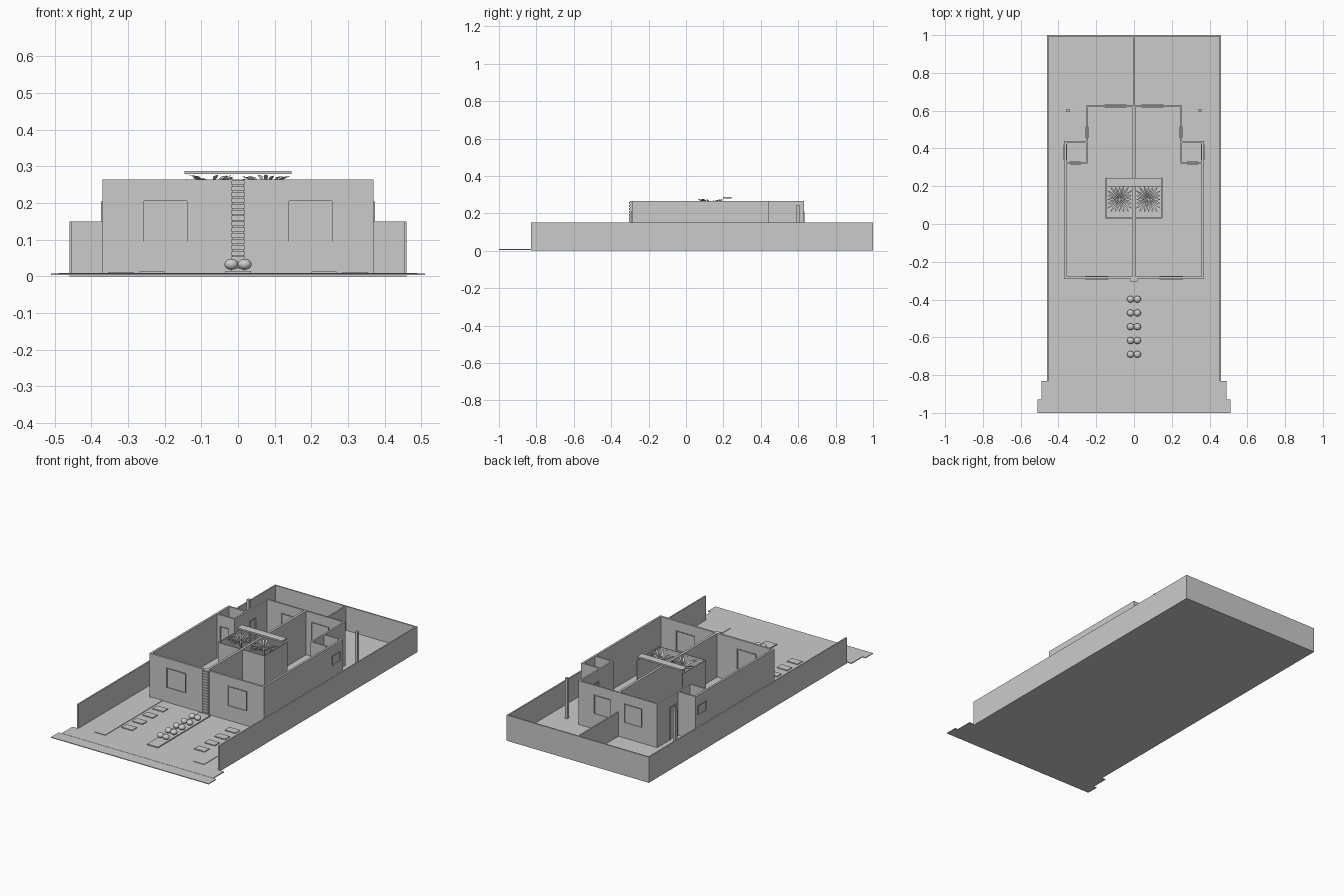
import bpy, bmesh, math, random
from mathutils import Matrix

random.seed(4)
cube = bpy.data.objects.get("Cube")
if cube:
    bpy.data.objects.remove(cube, do_unlink=True)

grey = bpy.data.materials.new("plain_grey")
grey.use_nodes = True
tone = (0.6, 0.6, 0.6, 1)
grey.diffuse_color = tone
grey.node_tree.nodes["Principled BSDF"].inputs["Base Color"].default_value = tone


def finish(name, bm):
    mesh = bpy.data.meshes.new(name)
    bm.to_mesh(mesh)
    bm.free()
    mesh.materials.append(grey)
    obj = bpy.data.objects.new(name, mesh)
    bpy.context.collection.objects.link(obj)
    return obj


def add_box(bm, x, y, z):
    """Add a box from three (low, high) ranges."""
    ranges = [sorted(r) for r in (x, y, z)]
    mid = [(a + b) / 2 for a, b in ranges]
    size = [b - a for a, b in ranges]
    mat = Matrix.Translation(mid) @ Matrix.Diagonal(size + [1])
    bmesh.ops.create_cube(bm, size=1, matrix=mat)


def box(name, x, y, z):
    bm = bmesh.new()
    add_box(bm, x, y, z)
    return finish(name, bm)


GROUND = 0.009
TOP = 0.265
FENCE = 0.15


def wall(name, axis, run, across, holes=(), top=TOP):
    """Straight wall along x or y, split around framed openings (start, end, sill, head)."""
    bm = bmesh.new()
    lo, hi = sorted(across)

    def piece(r, a, z):
        add_box(bm, *((r, a, z) if axis == "x" else (a, r, z)))

    run = sorted(run)
    cursor = run[0]
    for a, b, sill, head in sorted((min(h[:2]), max(h[:2]), h[2], h[3]) for h in holes):
        piece((cursor, a), (lo, hi), (GROUND, top))
        if sill > GROUND:
            piece((a, b), (lo, hi), (GROUND, sill))
        piece((a, b), (lo, hi), (head, top))
        mid = (lo + hi) / 2
        piece((a, b), (mid - 0.002, mid + 0.002), (sill, head))
        # slim frame, standing proud of both faces
        t, out = 0.004, 0.003
        for r, z in (((a, a + t), (sill, head)), ((b - t, b), (sill, head)),
                     ((a + t, b - t), (head - t, head))):
            piece(r, (lo - out, hi + out), z)
        cursor = b
    piece((cursor, run[1]), (lo, hi), (GROUND, top))
    return finish(name, bm)


# Ground, pavement and kerb
box("lot_ground", (-0.46, 0.46), (-0.83, 1), (0, GROUND))
box("pavement", (-0.49, 0.49), (-0.93, -0.83), (0.004, GROUND))
box("kerb", (-0.51, 0.51), (-1, -0.93), (0.004, 0.008))

# Boundary walls
wall("rear_boundary", "x", (-0.46, 0.46), (0.992, 1), top=FENCE)
wall("yard_divider", "y", (0.63, 0.992), (-0.004, 0.004), top=FENCE)

# Shared centre wall and slatted front pillar
wall("party_wall", "y", (-0.278, 0.62), (-0.007, 0.007))
box("front_pillar", (-0.015, 0.015), (-0.3, -0.278), (GROUND, TOP))
bm = bmesh.new()
slats = 16
step = (TOP - GROUND) / slats
for i in range(slats):
    z = GROUND + i * step
    add_box(bm, (-0.018, 0.018), (-0.305, -0.29), (z, z + step * 0.8))
finish("pillar_slats", bm)

# Two mirrored homes
for s, side in ((1, "left"), (-1, "right")):
    def sx(a, b):
        return (s * a, s * b)

    wall(side + "_boundary", "y", (-0.83, 0.992), sx(0.452, 0.46), top=FENCE)
    wall(side + "_front_wall", "x", sx(0, 0.37), (-0.29, -0.278),
         [(s * 0.135, s * 0.26, 0.095, 0.21)])
    wall(side + "_side_wall", "y", (-0.278, 0.44), sx(0.358, 0.37),
         [(0.34, 0.42, 0.15, 0.205)])
    wall(side + "_bath_rear_wall", "x", sx(0.255, 0.358), (0.43, 0.44))
    wall(side + "_bath_inner_wall", "x", sx(0.255, 0.358), (0.318, 0.328),
         [(s * 0.28, s * 0.34, GROUND, 0.2)])
    wall(side + "_wing_wall", "y", (0.318, 0.63), sx(0.245, 0.255),
         [(0.455, 0.515, GROUND, 0.2)])
    wall(side + "_rear_wall", "x", sx(0, 0.245), (0.62, 0.63),
         [(s * 0.04, s * 0.155, 0.1, 0.21)])

    # Light court screens around the palm
    wall(side + "_court_side", "y", (0.03, 0.245), sx(0.146, 0.15))
    wall(side + "_court_front", "x", sx(0.007, 0.146), (0.03, 0.034))

    # Garden post, paths and stepping slabs
    box(side + "_yard_post", sx(0.342, 0.358), (0.592, 0.608), (GROUND, 0.245))
    box(side + "_garden_path", sx(0.285, 0.355), (-0.82, -0.29), (GROUND, 0.012))
    bm = bmesh.new()
    for i in range(4):
        y = -0.67 + i * 0.095
        add_box(bm, sx(0.2, 0.268), (y - 0.022, y + 0.022), (GROUND, 0.014))
    finish(side + "_stepping_slabs", bm)

    # Palm: thin trunk with radiating blades
    cx, cy = s * 0.076, 0.13
    box(side + "_palm_trunk", (cx - 0.005, cx + 0.005), (cy - 0.005, cy + 0.005),
        (GROUND, 0.245))
    bm = bmesh.new()
    blades = 20
    for i in range(blades):
        ang = math.tau * i / blades
        c, d = math.cos(ang), math.sin(ang)
        reach = min(0.066 / max(abs(c), 0.01), 0.068 / max(abs(d), 0.01), 0.085)
        tip = 0.25 + random.uniform(0, 0.03)
        w = 0.006

        def at(r, off, z):
            return bm.verts.new((cx + c * r - d * off, cy + d * r + c * off, z))

        root, end = at(0, 0, 0.242), at(reach, 0, tip)
        bend = 0.242 + (tip - 0.242) * 0.9
        bm.faces.new((root, at(reach * 0.7, -w, bend), end, at(reach * 0.7, w, bend)))
    finish(side + "_palm_blades", bm)

# Beam over the light court
box("court_beam", (-0.146, 0.146), (0.198, 0.243), (0.279, 0.288))

# Central planting strip with clipped round shrubs
box("planting_strip", (-0.035, 0.035), (-0.79, -0.305), (GROUND, 0.015))
bm = bmesh.new()
for i in range(5):
    for s in (-1, 1):
        mat = Matrix.Translation((s * 0.018, -0.69 + i * 0.073, 0.033))
        mat = mat @ Matrix.Diagonal((0.019, 0.018, 0.015, 1))
        bmesh.ops.create_uvsphere(bm, u_segments=20, v_segments=12, radius=1, matrix=mat)
for f in bm.faces:
    f.smooth = True
finish("round_shrubs", bm)
